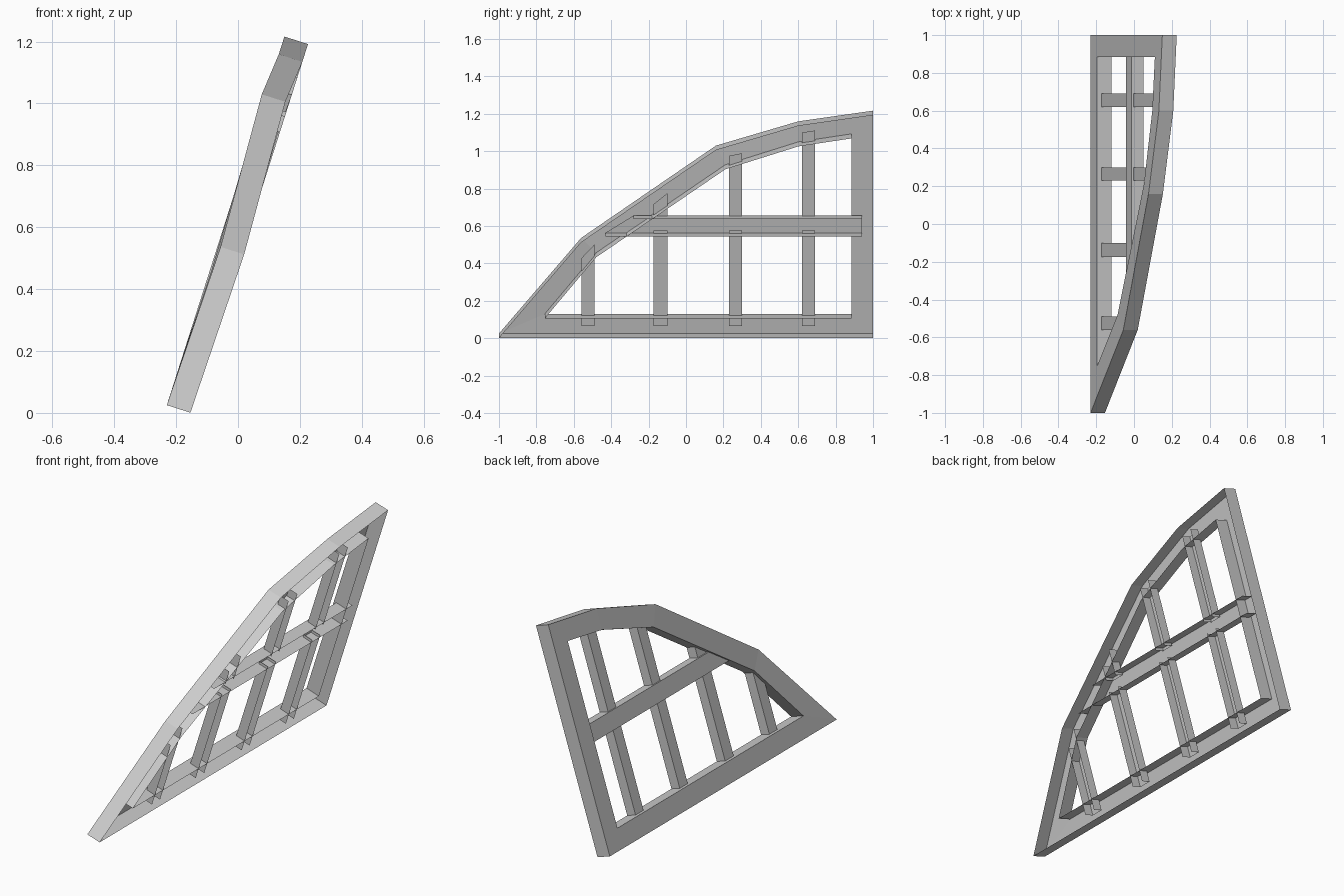
import bpy, bmesh
from mathutils import Vector

cube = bpy.data.objects.get("Cube")
if cube:
    bpy.data.objects.remove(cube, do_unlink=True)

grey = bpy.data.materials.new("plain_grey")
grey.use_nodes = True
grey.diffuse_color = (0.6, 0.6, 0.6, 1)
bsdf = next(n for n in grey.node_tree.nodes if n.type == 'BSDF_PRINCIPLED')
bsdf.inputs["Base Color"].default_value = grey.diffuse_color

# The panel leans towards +x: UP runs up its slope, INTO runs through its depth
ORIGIN = Vector((-0.23, 0, 0.025))
UP = Vector((0.304, 0, 0.953))
INTO = Vector((0.953, 0, -0.304))
DEPTH = 0.08


def place(y, up, depth):
    return ORIGIN + Vector((0, y, 0)) + UP * up + INTO * depth


def finish(name, bm):
    """Turn the shell's normals outward and make the object."""
    bmesh.ops.recalc_face_normals(bm, faces=bm.faces)
    face = max(bm.faces, key=lambda f: abs(f.normal.dot(INTO)))
    if face.normal.dot(INTO) > 0:
        bmesh.ops.reverse_faces(bm, faces=bm.faces)
    mesh = bpy.data.meshes.new(name)
    bm.to_mesh(mesh)
    bm.free()
    mesh.materials.append(grey)
    bpy.context.collection.objects.link(bpy.data.objects.new(name, mesh))


def strip(bm, a, b, closed):
    """Bridge two rows of vertices with quads."""
    for i in range(len(a) if closed else len(a) - 1):
        j = (i + 1) % len(a)
        bm.faces.new((a[i], a[j], b[j], b[i]))


def frame(name, outer, inner):
    """Arched ring: front face, outer wall and inner wall, open behind."""
    bm = bmesh.new()
    rings = [[bm.verts.new(place(y, up, d + warp)) for y, up, warp in pts]
             for pts, d in ((outer, DEPTH), (outer, 0), (inner, 0), (inner, DEPTH))]
    for a, b in zip(rings, rings[1:]):
        strip(bm, a, b, True)
    finish(name, bm)


def channel(name, edge_a, edge_b, front):
    """U-shaped bar between two edges, open behind and at its ends."""
    bm = bmesh.new()
    rows = [[bm.verts.new(place(y, up, d)) for y, up in edge]
            for edge, d in ((edge_a, DEPTH), (edge_a, front),
                            (edge_b, front), (edge_b, DEPTH))]
    for a, b in zip(rows, rows[1:]):
        strip(bm, a, b, False)
    finish(name, bm)


# Outer frame, with a slight warp along the arch
frame("arched_frame",
      [(-1, 0, 0), (-0.56, 0.54, 0.01), (0.16, 1.05, -0.013),
       (0.6, 1.19, 0), (1, 1.25, 0), (1, 0, 0)],
      [(-0.755, 0.11, 0), (-0.48, 0.455, 0.005), (0.21, 0.945, -0.005),
       (0.6, 1.075, 0), (0.885, 1.12, 0), (0.885, 0.11, 0)])

# Cross bar, its left end slanted to follow the arch
LOW, HIGH = 0.57, 0.667
channel("cross_bar", [(-0.43, LOW), (0.94, LOW)],
        [(-0.28, HIGH), (0.94, HIGH)], 0.015)

# Upright bars: left y, right y, slanted top heights
uprights = [(-0.56, -0.49, 0.43, 0.507), (-0.175, -0.1, 0.732, 0.795),
            (0.23, 0.3, 1.005, 1.02), (0.62, 0.69, 1.136, 1.147)]
for i, (ya, yb, top_a, top_b) in enumerate(uprights, 1):
    if top_a < LOW:
        channel(f"upright_{i}", [(ya, 0.05), (ya, top_a)],
                [(yb, 0.05), (yb, top_b)], 0.026)
        continue
    # Split around the cross bar
    end, start = LOW + 0.015, HIGH - 0.015
    channel(f"lower_upright_{i}", [(ya, 0.05), (ya, end)],
            [(yb, 0.05), (yb, end)], 0.026)
    channel(f"upper_upright_{i}", [(ya, start), (ya, top_a)],
            [(yb, start), (yb, top_b)], 0.026)
